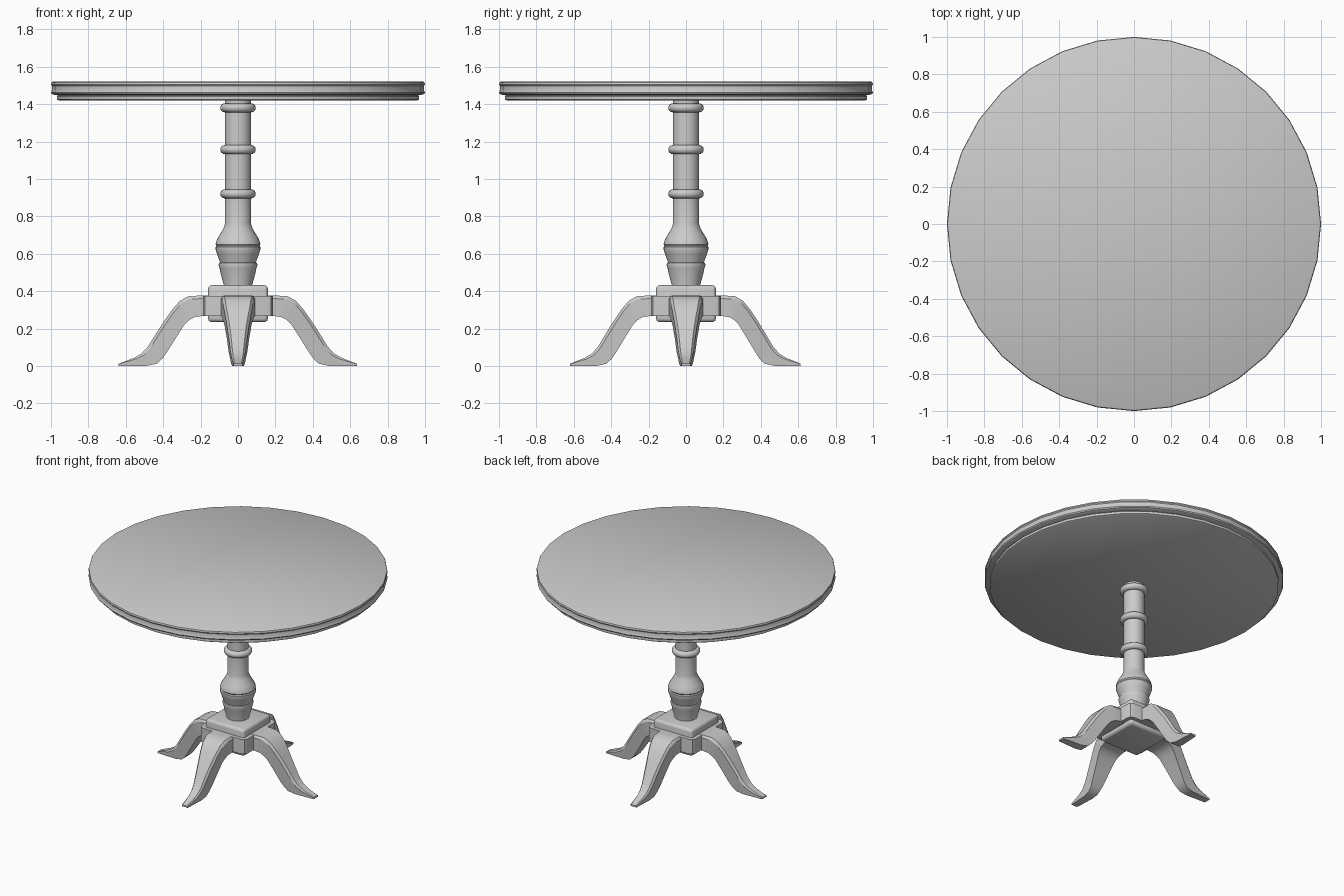
import bpy, bmesh, math
from mathutils import Matrix

if "Cube" in bpy.data.objects:
    bpy.data.objects.remove(bpy.data.objects["Cube"])


def finish(bm, name, angle=35):
    bmesh.ops.recalc_face_normals(bm, faces=bm.faces)
    me = bpy.data.meshes.new(name)
    bm.to_mesh(me)
    bm.free()
    ob = bpy.data.objects.new(name, me)
    bpy.context.collection.objects.link(ob)
    bpy.ops.object.select_all(action='DESELECT')
    ob.select_set(True)
    bpy.context.view_layer.objects.active = ob
    bpy.ops.object.shade_smooth_by_angle(angle=math.radians(angle))
    return ob


def lathe(name, profile, sides=32):
    # revolve (radius, z) points around z and cap both ends
    bm = bmesh.new()
    rings = [[bm.verts.new((r * math.cos(math.tau * i / sides),
                            r * math.sin(math.tau * i / sides), z))
              for i in range(sides)] for r, z in profile]
    for a, b in zip(rings, rings[1:]):
        for i in range(sides):
            j = (i + 1) % sides
            bm.faces.new((a[i], a[j], b[j], b[i]))
    bm.faces.new(rings[0])
    bm.faces.new(rings[-1])
    return finish(bm, name)


def block(name, half, z0, z1, bevel, segments=3, vertical_only=False):
    bm = bmesh.new()
    bmesh.ops.create_cube(bm, size=1, matrix=Matrix.Translation((0, 0, (z0 + z1) / 2))
                          @ Matrix.Diagonal((2 * half, 2 * half, z1 - z0, 1)))
    edges = [e for e in bm.edges if not vertical_only
             or abs(e.verts[0].co.z - e.verts[1].co.z) > 0.01]
    bmesh.ops.bevel(bm, geom=edges, offset=bevel, segments=segments,
                    profile=0.5, affect='EDGES')
    return finish(bm, name)


def ring(z, r=0.095, h=0.024, neck=0.07):
    # rounded collar, listed from top to bottom
    pts = [(r - h + h * math.cos(a), z + h * math.sin(a))
           for a in [math.pi / 2 - math.pi * i / 8 for i in range(9)]]
    return [(neck, z + h)] + pts + [(neck, z - h)]


# Round top with stepped edge
lathe("table_top", [(0.96, 1.42), (0.968, 1.425), (0.968, 1.442), (0.962, 1.447),
                    (0.985, 1.45), (0.996, 1.455), (1.0, 1.463), (0.995, 1.472),
                    (0.995, 1.498), (1.0, 1.505), (0.997, 1.516), (0.99, 1.52)])

# Turned column
lathe("column", [(0.07, 1.425)] + ring(1.38) + ring(1.157) + ring(0.92) +
      [(0.07, 0.76), (0.078, 0.735), (0.105, 0.69), (0.117, 0.665), (0.12, 0.65),
       (0.115, 0.642), (0.12, 0.635), (0.12, 0.622), (0.112, 0.6), (0.096, 0.553)] +
      [(0.102, 0.55), (0.104, 0.54), (0.098, 0.522), (0.093, 0.495), (0.075, 0.43),
       (0.075, 0.41)])

# Hub: rounded square block with a wider collar where the legs join
block("hub_block", 0.16, 0.235, 0.432, 0.02)
block("hub_collar", 0.188, 0.268, 0.375, 0.035, 2, True)

# Legs: (distance, top z), (distance, underside z), half width
sections = [
    ((0.10, 0.375), (0.10, 0.266), 0.09),
    ((0.21, 0.376), (0.20, 0.266), 0.09),
    ((0.265, 0.373), (0.235, 0.26), 0.086),
    ((0.31, 0.348), (0.262, 0.245), 0.08),
    ((0.35, 0.302), (0.288, 0.218), 0.072),
    ((0.395, 0.238), (0.332, 0.148), 0.06),
    ((0.44, 0.168), (0.378, 0.075), 0.05),
    ((0.48, 0.103), (0.402, 0.04), 0.042),
    ((0.515, 0.066), (0.432, 0.012), 0.037),
    ((0.555, 0.043), (0.485, 0.001), 0.032),
    ((0.635, 0.012), (0.635, 0.0), 0.024),
]


def leg(name, turn, reach):
    bm = bmesh.new()
    loops = []
    for (xt, zt), (xb, zb), w in sections:
        # chamfered upper corners
        c = min(0.012, w * 0.25)
        dz = (zt - zb) * 0.15
        dx = (xt - xb) * 0.15
        pts = [(xb, -w, zb), (xb, w, zb), (xt - dx, w, zt - dz),
               (xt, w - c, zt), (xt, -w + c, zt), (xt - dx, -w, zt - dz)]
        loops.append([bm.verts.new((x if x < 0.21 else 0.21 + (x - 0.21) * (reach - 0.21) / 0.425,
                                    y, z)) for x, y, z in pts])
    for a, b in zip(loops, loops[1:]):
        for i in range(6):
            j = (i + 1) % 6
            bm.faces.new((a[i], a[j], b[j], b[i]))
    bm.faces.new(loops[0])
    bm.faces.new(loops[-1])
    bm.transform(Matrix.Rotation(math.radians(turn), 4, 'Z'))
    return finish(bm, name, 32)


for name, turn, reach in [("right_leg", 0, 0.635), ("back_leg", 90, 0.613),
                          ("left_leg", 180, 0.638), ("front_leg", 270, 0.62)]:
    leg(name, turn, reach)
